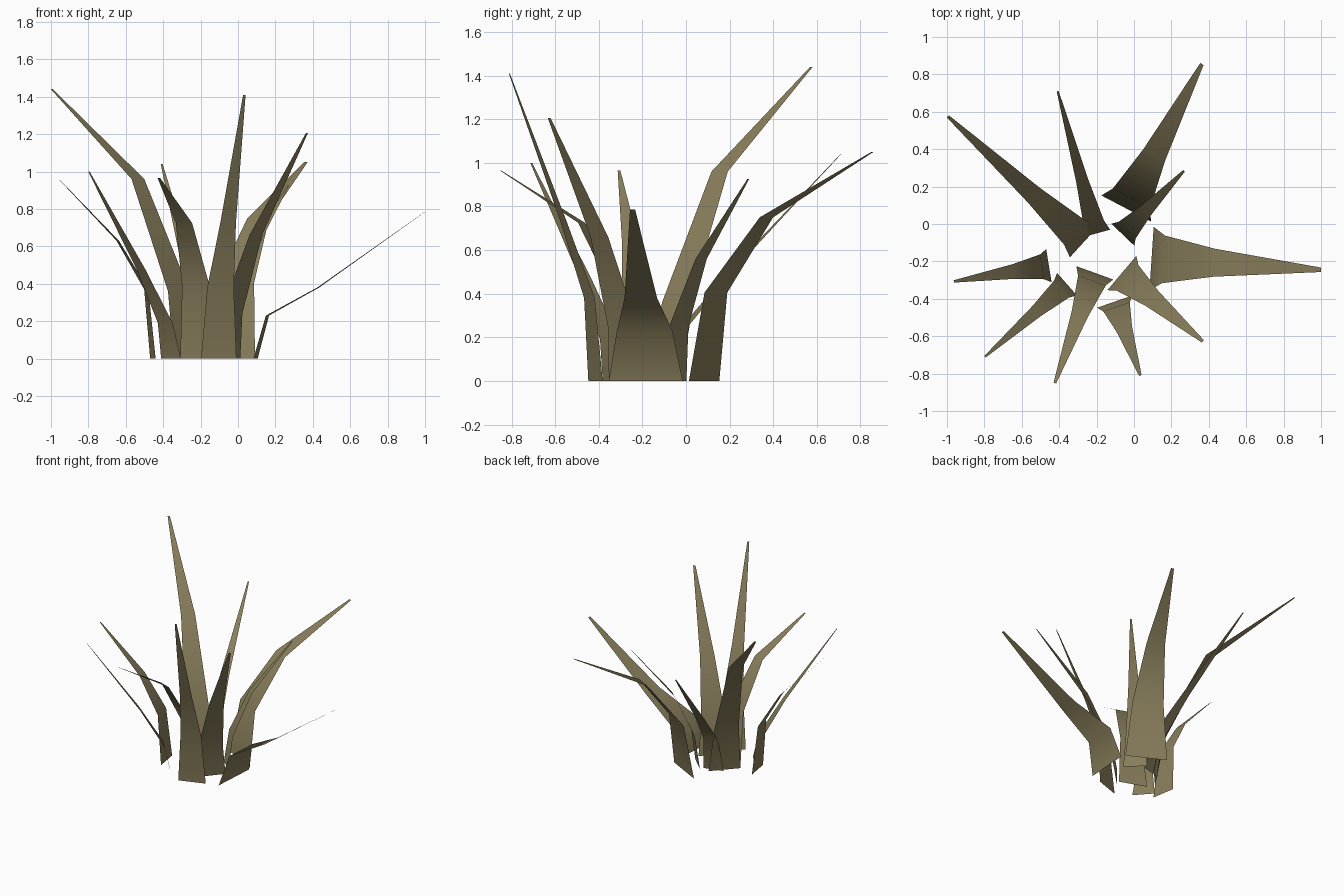
import bpy
import bmesh
from mathutils import Vector

if "Cube" in bpy.data.objects:
    bpy.data.objects.remove(bpy.data.objects["Cube"], do_unlink=True)

# One dry grass colour
straw = bpy.data.materials.new("dry_straw")
straw.use_nodes = True
colour = (0.25, 0.21, 0.107, 1)
straw.diffuse_color = colour
shader = straw.node_tree.nodes["Principled BSDF"]
shader.inputs["Base Color"].default_value = colour
shader.inputs["Roughness"].default_value = 0.9

# Shared blade shape: outward reach and width at each row
REACH = (0, 0.07, 0.37, 1)
TAPER = (1, 0.75, 0.44, 0.07)


def blade(name, root, tip, width, heights):
    """Bent, tapering strip from root to tip, facing up and inward."""
    start, end = Vector((*root, 0)), Vector((*tip, 0))
    out = end - start
    side = out.normalized().cross(Vector((0, 0, 1))) * width / 2
    bm = bmesh.new()
    rows = []
    for reach, taper, z in zip(REACH, TAPER, (0, *heights)):
        centre = start + out * reach + Vector((0, 0, z))
        rows.append([bm.verts.new(centre + side * taper * s) for s in (-1, 1)])
    for low, high in zip(rows, rows[1:]):
        face = bm.faces.new((low[0], low[1], high[1], high[0]))
        face.smooth = True
    mesh = bpy.data.meshes.new(name)
    bm.to_mesh(mesh)
    bm.free()
    mesh.materials.append(straw)
    bpy.context.collection.objects.link(bpy.data.objects.new(name, mesh))


# Blades around the clump: root, tip, base width, row heights
blade("back_right_tall_blade", (-0.265, -0.093), (-0.995, 0.575), 0.23, (0.36, 0.96, 1.44))
blade("back_right_thin_blade", (-0.2, -0.05), (-0.408, 0.71), 0.15, (0.26, 0.53, 1.04))
blade("back_left_wide_blade", (-0.042, 0.083), (0.363, 0.855), 0.3, (0.405, 0.75, 1.05))
blade("back_left_short_blade", (-0.06, -0.057), (0.268, 0.285), 0.17, (0.25, 0.56, 0.925))
blade("left_low_blade", (0.094, -0.185), (1.0, -0.245), 0.34, (0.23, 0.38, 0.785))
blade("front_left_blade", (-0.065, -0.262), (0.368, -0.627), 0.24, (0.24, 0.66, 1.205))
blade("front_tall_blade", (-0.103, -0.415), (0.034, -0.81), 0.2, (0.38, 0.73, 1.41))
blade("front_right_blade", (-0.21, -0.261), (-0.423, -0.85), 0.21, (0.385, 0.725, 0.965))
blade("right_thin_blade", (-0.358, -0.322), (-0.797, -0.71), 0.16, (0.19, 0.48, 1.0))
blade("right_blade", (-0.455, -0.223), (-0.963, -0.307), 0.18, (0.37, 0.63, 0.965))
